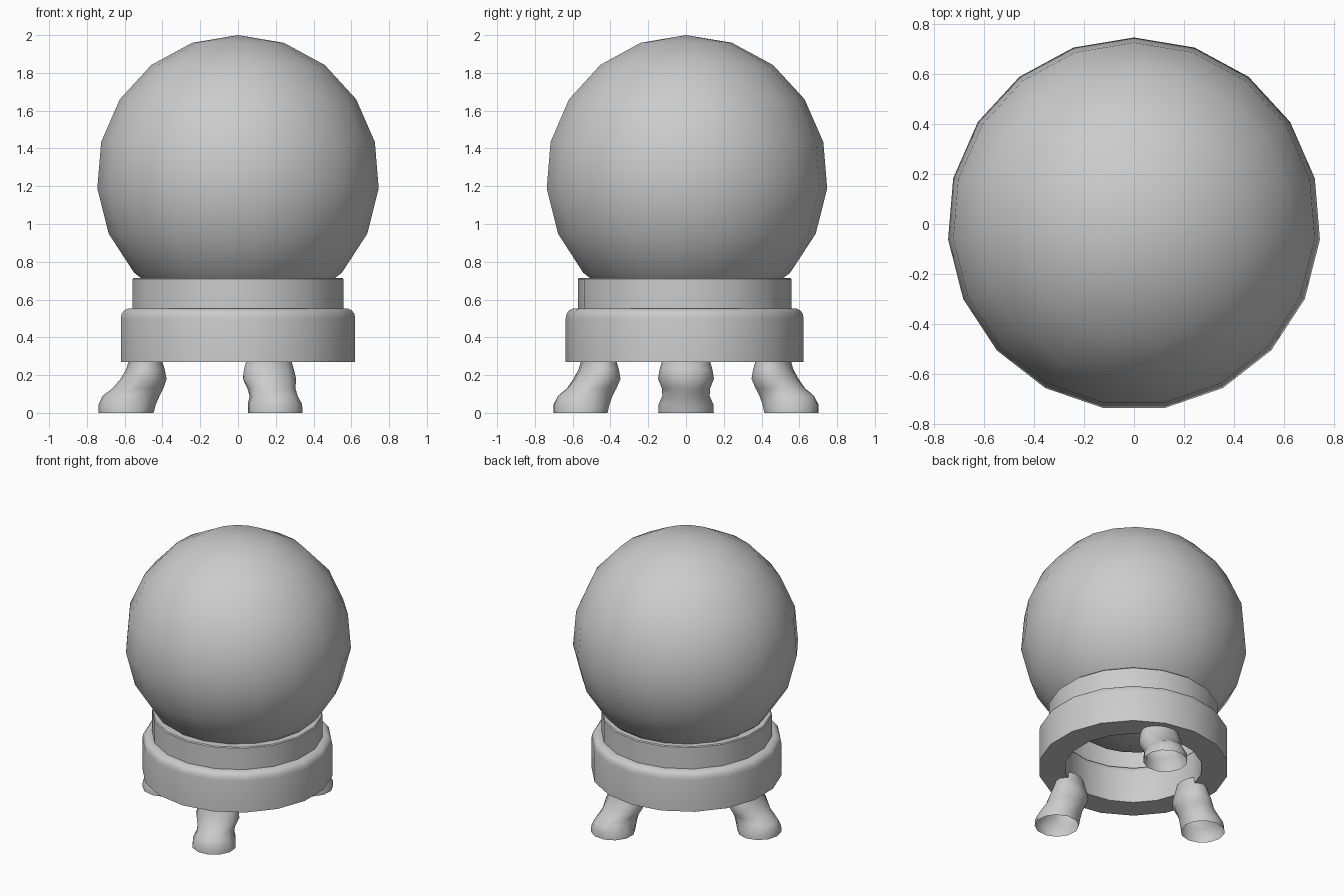
import bpy, bmesh
from math import sin, cos, pi, radians

if "Cube" in bpy.data.objects:
    bpy.data.objects.remove(bpy.data.objects["Cube"])


def loft(name, rings, cap_start=False, cap_end=False, loop=False, angle=40):
    """Skin a list of equal-length point rings into one smooth-shaded object."""
    bm = bmesh.new()
    vs = [[bm.verts.new(p) for p in ring] for ring in rings]
    n = len(vs[0])
    pairs = list(zip(vs, vs[1:])) + ([(vs[-1], vs[0])] if loop else [])
    for a, b in pairs:
        for i in range(n):
            j = (i + 1) % n
            bm.faces.new((a[i], a[j], b[j], b[i]))
    if cap_start:
        bm.faces.new(vs[0][::-1])
    if cap_end:
        bm.faces.new(vs[-1])
    bmesh.ops.remove_doubles(bm, verts=bm.verts, dist=1e-5)
    bmesh.ops.recalc_face_normals(bm, faces=bm.faces)
    mesh = bpy.data.meshes.new(name)
    bm.to_mesh(mesh)
    bm.free()
    obj = bpy.data.objects.new(name, mesh)
    bpy.context.collection.objects.link(obj)
    bpy.ops.object.select_all(action='DESELECT')
    obj.select_set(True)
    bpy.context.view_layer.objects.active = obj
    bpy.ops.object.shade_smooth_by_angle(angle=radians(angle))
    return obj


def circle(r, z, n, cy=0.0):
    """Ring of n points with a vertex at +y."""
    return [(r * sin(2 * pi * i / n), cy + r * cos(2 * pi * i / n), z) for i in range(n)]


# Glass ball: 19 sides, rings stepped by the same angle, flat underside
N, R = 19, 0.75
step = 2 * pi / N
rings = [circle(max(R * sin(k * step), 1e-7), 1.25 + R * cos(k * step), N) for k in range(10)]
loft("ball", rings, cap_end=True)

# Stand: wide lower ring with rounded top edges, narrower collar above
lower = [(0.455, 0.27), (0.63, 0.27), (0.63, 0.50), (0.625, 0.525), (0.612, 0.543),
         (0.59, 0.553), (0.50, 0.553), (0.475, 0.543), (0.46, 0.525), (0.455, 0.50)]
collar = [(0.50, 0.54), (0.566, 0.54), (0.566, 0.708), (0.56, 0.714), (0.50, 0.714)]
for name, profile in (("stand_ring", lower), ("stand_collar", collar)):
    loft(name, [circle(r, z, 18, -0.007) for r, z in profile], loop=True)

# Legs: (height, outer reach, inner reach, half width), open under the foot
sections = [(0.0, 0.738, 0.447, 0.147), (0.045, 0.738, 0.435, 0.145),
            (0.09, 0.717, 0.415, 0.125), (0.13, 0.664, 0.395, 0.128),
            (0.18, 0.622, 0.378, 0.148), (0.23, 0.592, 0.388, 0.14),
            (0.27, 0.58, 0.40, 0.128), (0.32, 0.575, 0.41, 0.12)]
for name, deg in (("left_leg", 180), ("front_leg", -70.5), ("back_leg", 70.5)):
    leg_rings = []
    for z, outer, inner, w in sections:
        mid, half = (outer + inner) / 2, (outer - inner) / 2
        leg_rings.append([(mid + half * cos(2 * pi * i / 12), w * sin(2 * pi * i / 12), z)
                          for i in range(12)])
    leg = loft(name, leg_rings, cap_end=True, angle=60)
    leg.rotation_euler.z = radians(deg)
